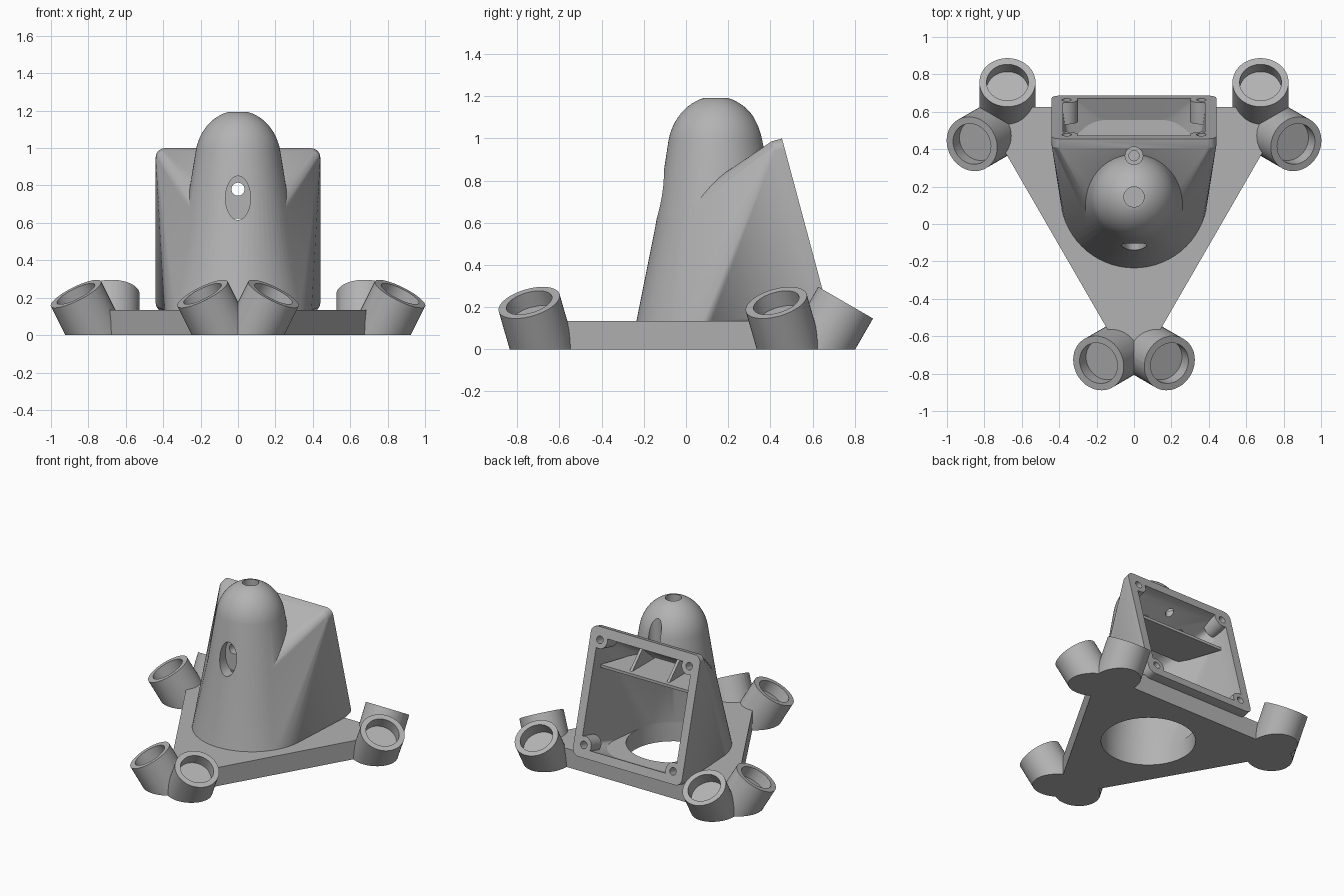
import bpy, bmesh
from math import sin, cos, pi, radians
from mathutils import Vector

cube = bpy.data.objects.get("Cube")
if cube:
    bpy.data.objects.remove(cube, do_unlink=True)

grey = bpy.data.materials.new("plain_grey")
grey.use_nodes = True
grey.diffuse_color = (0.45, 0.45, 0.45, 1)
grey.node_tree.nodes["Principled BSDF"].inputs["Base Color"].default_value = (0.45, 0.45, 0.45, 1)


def hull(name, points, floor=False):
    """Convex solid around the points, optionally trimmed at the ground."""
    bm = bmesh.new()
    for p in points:
        bm.verts.new(p)
    res = bmesh.ops.convex_hull(bm, input=bm.verts[:])
    junk = {v for v in res["geom_interior"] + res["geom_unused"]
            if isinstance(v, bmesh.types.BMVert)}
    bmesh.ops.delete(bm, geom=list(junk), context="VERTS")
    bmesh.ops.dissolve_limit(bm, angle_limit=0.005, verts=bm.verts[:], edges=bm.edges[:])
    if floor:
        bmesh.ops.bisect_plane(bm, geom=bm.verts[:] + bm.edges[:] + bm.faces[:],
                               plane_co=(0, 0, 0), plane_no=(0, 0, 1), clear_inner=True)
        bmesh.ops.holes_fill(bm, edges=[e for e in bm.edges if e.is_boundary])
    bmesh.ops.recalc_face_normals(bm, faces=bm.faces[:])
    mesh = bpy.data.meshes.new(name)
    bm.to_mesh(mesh)
    bm.free()
    mesh.materials.append(grey)
    obj = bpy.data.objects.new(name, mesh)
    bpy.context.scene.collection.objects.link(obj)
    return obj


def ring(y, z, r, n=64):
    return [(r * cos(2 * pi * i / n), y + r * sin(2 * pi * i / n), z) for i in range(n)]


def rod(name, a, b, r, stretch=1.0, floor=False, n=48):
    """Cylinder from a to b; stretch lengthens its second cross axis."""
    a, b = Vector(a), Vector(b)
    axis = (b - a).normalized()
    side = Vector((0, 1, 0)) if abs(axis.x) > 0.9 else Vector((1, 0, 0))
    u = (side - axis * side.dot(axis)).normalized()
    v = axis.cross(u)
    pts = [c + u * r * cos(2 * pi * i / n) + v * r * stretch * sin(2 * pi * i / n)
           for c in (a, b) for i in range(n)]
    return hull(name, pts, floor)


def combine(obj, other, operation):
    mod = obj.modifiers.new("combine", "BOOLEAN")
    mod.operation, mod.solver, mod.object = operation, "EXACT", other
    bpy.context.view_layer.objects.active = obj
    bpy.ops.object.modifier_apply(modifier=mod.name)
    bpy.data.objects.remove(other, do_unlink=True)


def cut(obj, other):
    combine(obj, other, "DIFFERENCE")


def add(obj, other):
    combine(obj, other, "UNION")


def smooth(obj):
    bpy.ops.object.select_all(action="DESELECT")
    obj.select_set(True)
    bpy.context.view_layer.objects.active = obj
    bpy.ops.object.shade_smooth_by_angle(angle=radians(25))


MID_Y, DECK, HOLE = 0.147, 0.135, 0.312

# Three-sided base plate with tips hidden between the feet
corners = []
for k in range(3):
    a = radians(30 + 120 * k)
    out, tan = Vector((cos(a), sin(a), 0)), Vector((-sin(a), cos(a), 0))
    for s in (-1, 1):
        corners.append(Vector((0, MID_Y, 0)) + out * 0.85 + tan * s * 0.061)
base = hull("base_plate", [c + Vector((0, 0, z)) for c in corners for z in (0, DECK)])

# Pair of tilted cup feet on each corner
sockets = []
for k in range(3):
    for s in (-1, 1):
        corner = 30 + 120 * k
        a, lean = radians(corner + s * 5.5), radians(corner + s * 60)
        foot = Vector((0.831 * cos(a), MID_Y + 0.831 * sin(a), 0))
        axis = Vector((sin(radians(30)) * cos(lean), sin(radians(30)) * sin(lean), cos(radians(30))))
        add(base, rod("foot", foot - axis * 0.15, foot + axis * 0.255, 0.15, floor=True))
        sockets.append((foot + axis * 0.175, foot + axis * 0.3))
for a, b in sockets:
    cut(base, rod("socket", a, b, 0.112))
cut(base, hull("base_hole", ring(MID_Y, -0.1, HOLE) + ring(MID_Y, 0.3, HOLE)))
smooth(base)

# Frame of the leaning rear panel
TILT = radians(15)
CENTRE = Vector((0, 0.571, 0.5675))
UP = Vector((0, -sin(TILT), cos(TILT)))
OUT = Vector((0, cos(TILT), sin(TILT)))


def panel(x, h, depth):
    return CENTRE + Vector((x, 0, 0)) + UP * h + OUT * depth


def rounded(w, h, r, depth):
    pts = []
    for k in range(4):
        sx, sy = (1, -1, -1, 1)[k], (1, 1, -1, -1)[k]
        for i in range(9):
            a = pi / 2 * (k + i / 8)
            pts.append(panel(sx * (w - r) + r * cos(a), sy * (h - r) + r * sin(a), depth))
    return pts


# Housing flowing from the round base to the square rear panel
housing = hull("housing", ring(0.16, DECK, 0.395) + ring(0.147, 0.62, 0.285)
               + rounded(0.44, 0.447, 0.05, 0) + rounded(0.44, 0.447, 0.05, -0.05))

# Domed tower with a flat top
dome = ring(0.147, 0.55, 0.297)
for i in range(15):
    a = radians(76.5) * i / 14
    dome += ring(0.142, 0.935 + 0.265 * sin(a), 0.23 * cos(a))
add(housing, hull("tower", dome))

# Air cavity, leaving screw bosses in the corners
cavity = hull("cavity", ring(MID_Y, DECK - 0.05, HOLE) + ring(MID_Y, DECK + 0.01, HOLE)
              + ring(0.147, 0.6, 0.235)
              + rounded(0.38, 0.38, 0.02, 0.03) + rounded(0.38, 0.38, 0.02, -0.05))
screws = [(x, h) for x in (-0.36, 0.36) for h in (-0.36, 0.36)]
for x, h in screws:
    cut(cavity, rod("boss", panel(x, h, 0.1), panel(x, h, -0.12), 0.06, n=32))
cut(housing, cavity)
for x, h in screws:
    cut(housing, rod("screw_hole", panel(x, h, 0.05), panel(x, h, -0.1), 0.026, n=24))

# Front window, sight bore, top recess and rear bolt hole
cut(housing, rod("window", (0, -0.4, 0.733), (0, -0.05, 0.733), 0.067, 1.75))
cut(housing, rod("sight_bore", (0, -0.1, 0.78), (0, 0.42, 0.78), 0.035, n=32))
cut(housing, rod("top_recess", (0, 0.145, 1.08), (0, 0.145, 1.3), 0.054))
cut(housing, rod("bolt_recess", (0, 0.365, 0.915), (0, 0.365, 1.3), 0.047))
cut(housing, rod("bolt_bore", (0, 0.365, 0.8), (0, 0.365, 1.0), 0.027, n=32))
smooth(housing)

# Inner shelf with two guide fins
hull("inner_shelf", [(s * x, y, z) for s in (-1, 1) for z in (0.7, 0.72)
                     for x, y in ((0.27, 0.15), (0.375, 0.45))])
for s in (-1, 1):
    hull("guide_fin", [(s * 0.15 + d, y, z) for d in (-0.01, 0.01)
                       for y, z in ((0.15, 0.71), (0.43, 0.71), (0.3, 0.84))])
